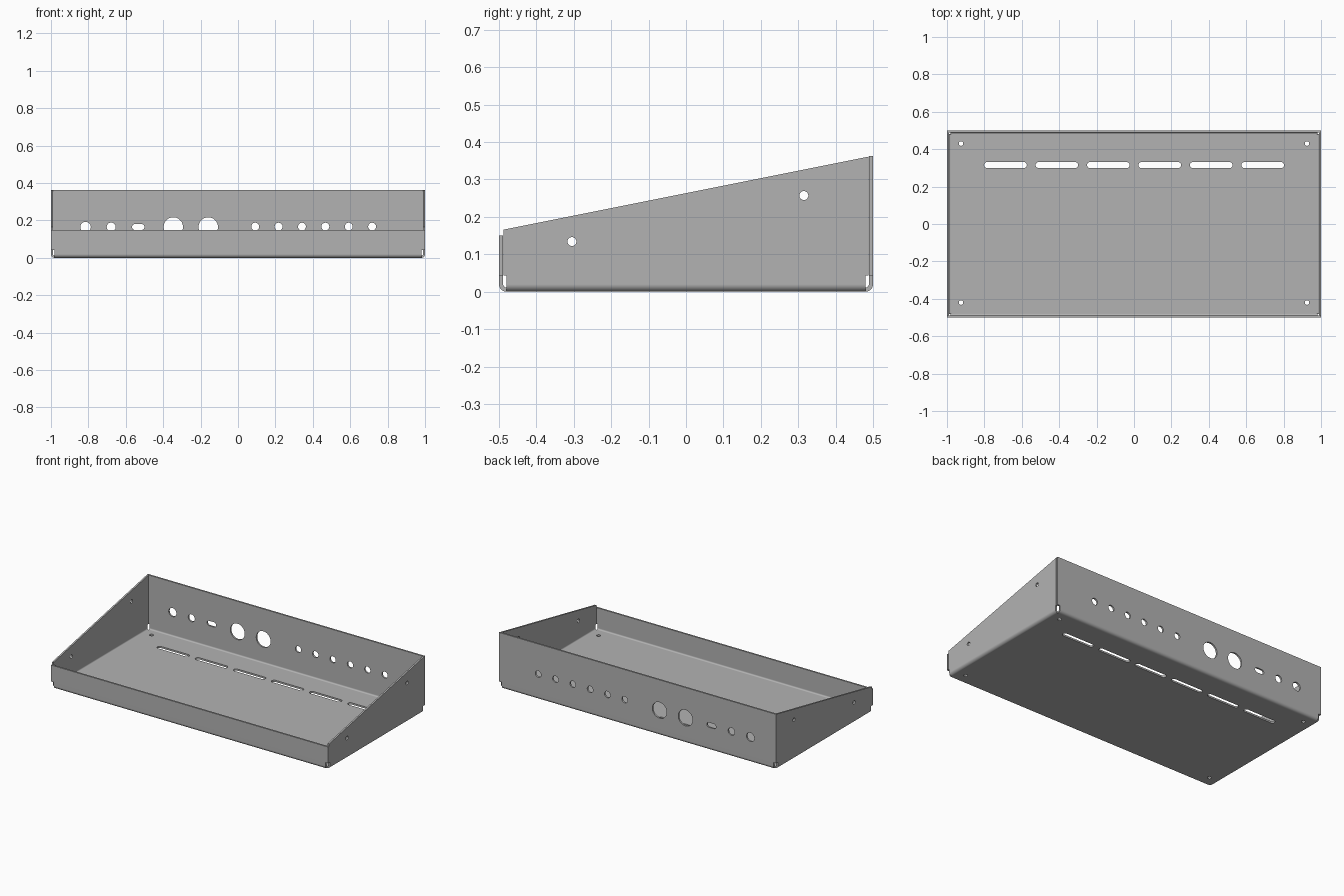
import bpy, bmesh
from math import sin, cos, pi
from mathutils import Vector

cube = bpy.data.objects.get("Cube")
if cube:
    bpy.data.objects.remove(cube, do_unlink=True)

HALF_X, HALF_Y = 1.0, 0.5      # outer half sizes
SHEET, BEND = 0.011, 0.02      # sheet thickness, outer bend radius
RELIEF = 0.043                 # height of the corner relief notch
FRONT_H, BACK_H, SIDE_FRONT_H = 0.15, 0.363, 0.166

metal = bpy.data.materials.new("grey sheet metal")
metal.use_nodes = True
grey = (0.45, 0.45, 0.45, 1)
metal.diffuse_color = grey
metal.node_tree.nodes["Principled BSDF"].inputs["Base Color"].default_value = grey


def new_object(name, bm):
    mesh = bpy.data.meshes.new(name)
    bm.to_mesh(mesh)
    bm.free()
    obj = bpy.data.objects.new(name, mesh)
    bpy.context.collection.objects.link(obj)
    mesh.materials.append(metal)
    return obj


def add_face(bm, points):
    return bm.faces.new([bm.verts.new(p) for p in points])


def add_flange(bm, place, half_base, half_wall, depth, top_neg, top_pos, steps=6):
    """Rounded bend plus upright wall; place(u, d, z) maps to world space."""
    arc = [(depth - BEND + BEND * sin(a), BEND - BEND * cos(a))
           for a in (i * pi / 2 / steps for i in range(steps + 1))]
    for (d0, z0), (d1, z1) in zip(arc, arc[1:]):
        add_face(bm, [place(-half_base, d0, z0), place(half_base, d0, z0),
                      place(half_base, d1, z1), place(-half_base, d1, z1)])
    outline = [(-half_base, BEND), (half_base, BEND), (half_base, RELIEF),
               (half_wall, RELIEF), (half_wall, top_pos), (-half_wall, top_neg),
               (-half_wall, RELIEF), (-half_base, RELIEF)]
    add_face(bm, [place(u, depth, z) for u, z in outline])


# Folded sheet: floor, front, back and two sloping sides
bm = bmesh.new()
bx, by = HALF_X - BEND, HALF_Y - BEND
floor = add_face(bm, [(-bx, -by, 0), (-bx, by, 0), (bx, by, 0), (bx, -by, 0)])
add_flange(bm, lambda u, d, z: (u, -d, z), bx, HALF_X, HALF_Y, FRONT_H, FRONT_H)
add_flange(bm, lambda u, d, z: (u, d, z), bx, HALF_X, HALF_Y, BACK_H, BACK_H)
side_w = HALF_Y - SHEET - 0.001
for s in (-1, 1):
    add_flange(bm, lambda u, d, z: (s * d, u, z), by, side_w, HALF_X,
               SIDE_FRONT_H, BACK_H - 0.002)
bmesh.ops.remove_doubles(bm, verts=bm.verts, dist=1e-5)
bmesh.ops.recalc_face_normals(bm, faces=bm.faces)
floor.normal_update()
if floor.normal.z > 0:
    bmesh.ops.reverse_faces(bm, faces=bm.faces)
chassis = new_object("folded_chassis", bm)

thick = chassis.modifiers.new("thickness", "SOLIDIFY")
thick.thickness = SHEET
thick.offset = -1
thick.use_even_offset = True

# Cutters for round holes and slots
cut = bmesh.new()


def add_hole(center, across, axis, radius, half_len=0.0, reach=0.04, n=32):
    """Prism along axis; half_len stretches the circle into a slot along across."""
    c, u, w = Vector(center), Vector(across), Vector(axis)
    v = w.cross(u)
    ring = []
    for i in range(n):
        a = 2 * pi * (i + 0.5) / n
        shift = half_len if cos(a) > 0 else -half_len
        ring.append(c + u * (radius * cos(a) + shift) + v * radius * sin(a))
    low = [cut.verts.new(p - w * reach) for p in ring]
    high = [cut.verts.new(p + w * reach) for p in ring]
    cut.faces.new(low[::-1])
    cut.faces.new(high)
    for i in range(n):
        j = (i + 1) % n
        cut.faces.new([low[i], low[j], high[j], high[i]])


X, Y, Z = (1, 0, 0), (0, 1, 0), (0, 0, 1)

# Floor: ventilation slots and mounting holes
for i in range(6):
    add_hole((-0.687 + 0.275 * i, 0.315, 0), X, Z, 0.016, 0.098)
for x in (-0.925, 0.925):
    for y in (-0.42, 0.43):
        add_hole((x, y, 0), X, Z, 0.012)

# Back: connector holes
for x, r in ((-0.815, 0.028), (-0.678, 0.024), (-0.346, 0.052), (-0.159, 0.052)):
    add_hole((x, HALF_Y, 0.165), X, Y, r)
add_hole((-0.533, HALF_Y, 0.165), X, Y, 0.016, 0.017)
for i in range(6):
    add_hole((0.092 + 0.125 * i, HALF_Y, 0.167), X, Y, 0.021)

# Sides: screw holes
for s in (-1, 1):
    for y, z in ((-0.305, 0.134), (0.315, 0.257)):
        add_hole((s * HALF_X, y, z), Y, X, 0.012)

bmesh.ops.recalc_face_normals(cut, faces=cut.faces)
cutter = new_object("hole_cutter", cut)
cutter.hide_render = True

holes = chassis.modifiers.new("holes", "BOOLEAN")
holes.operation = "DIFFERENCE"
holes.solver = "EXACT"
holes.object = cutter

bpy.ops.object.select_all(action="DESELECT")
chassis.select_set(True)
bpy.context.view_layer.objects.active = chassis
for name in ("thickness", "holes"):
    bpy.ops.object.modifier_apply(modifier=name)
bpy.data.objects.remove(cutter, do_unlink=True)

# Smooth bends with crisp cut edges
bpy.ops.object.shade_smooth_by_angle(angle=pi / 6)
weighted = chassis.modifiers.new("flat panels", "WEIGHTED_NORMAL")
weighted.keep_sharp = True
